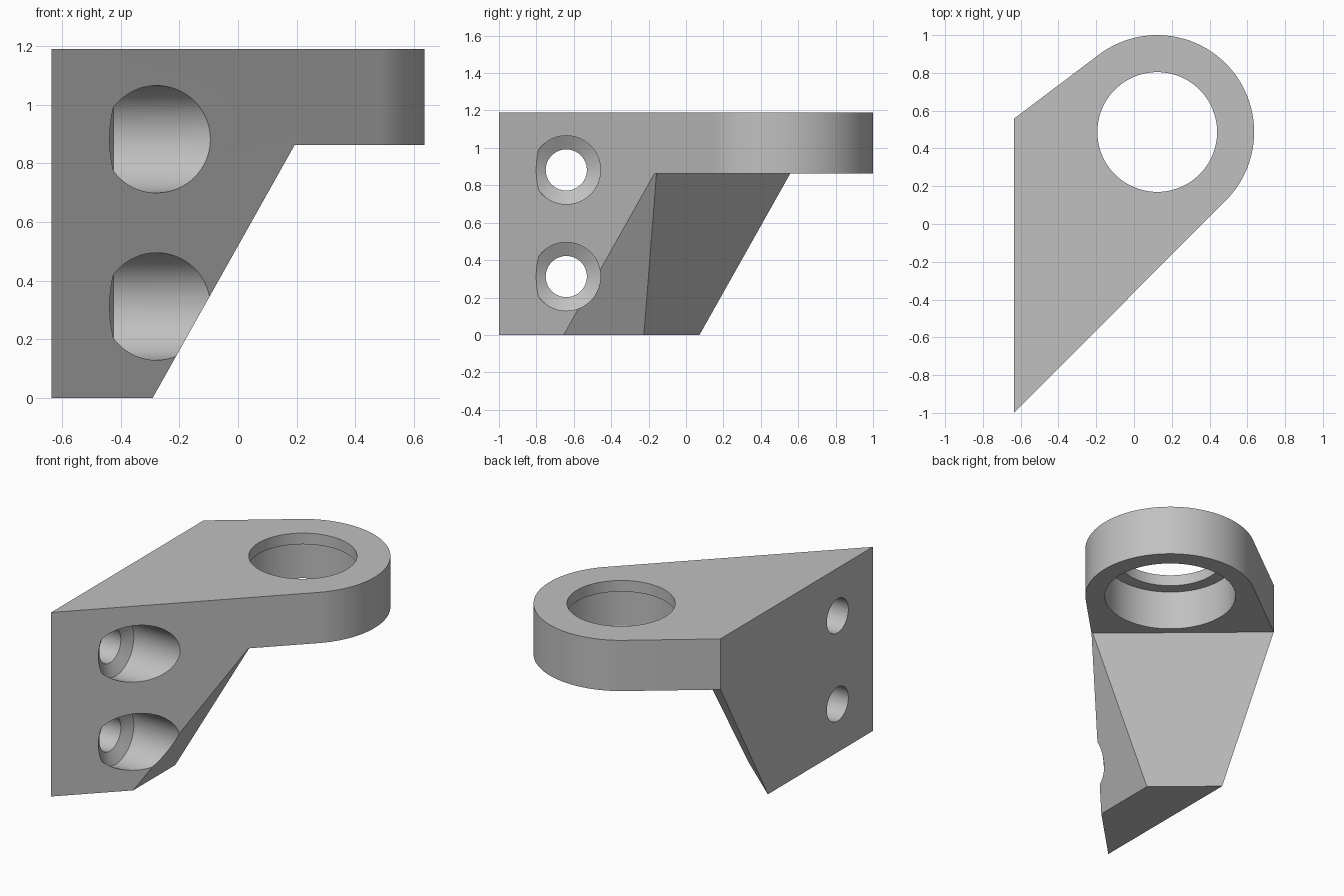
import bpy, bmesh
from math import acos, atan2, cos, sin, pi
from mathutils import Matrix, Vector

cube = bpy.data.objects.get("Cube")
if cube:
    bpy.data.objects.remove(cube, do_unlink=True)

HEIGHT, PLATE_Z = 1.19, 0.862
WALL_X = -0.636
RING, RING_R = Vector((0.123, 0.487)), 0.513


def add_object(name, bm):
    bmesh.ops.recalc_face_normals(bm, faces=bm.faces)
    mesh = bpy.data.meshes.new(name)
    bm.to_mesh(mesh)
    bm.free()
    obj = bpy.data.objects.new(name, mesh)
    bpy.context.collection.objects.link(obj)
    return obj


def extrude(name, points, depth, matrix=Matrix()):
    """Extrude an XY outline along local Z."""
    bm = bmesh.new()
    face = bm.faces.new([bm.verts.new((x, y, 0)) for x, y in points])
    moved = bmesh.ops.extrude_face_region(bm, geom=[face])["geom"]
    bmesh.ops.translate(bm, vec=(0, 0, depth),
                        verts=[v for v in moved if isinstance(v, bmesh.types.BMVert)])
    bm.transform(matrix)
    return add_object(name, bm)


def lathe(name, profile, matrix, sides):
    """Closed solid of revolution about local Z from (height, radius) pairs."""
    bm = bmesh.new()
    rings = [[bm.verts.new((r * cos(2 * pi * i / sides), r * sin(2 * pi * i / sides), h))
              for i in range(sides)] for h, r in profile]
    for a, b in zip(rings, rings[1:]):
        for i in range(sides):
            j = (i + 1) % sides
            bm.faces.new((a[i], a[j], b[j], b[i]))
    bm.faces.new(rings[0])
    bm.faces.new(rings[-1])
    bm.transform(matrix)
    return add_object(name, bm)


def cut(target, cutter):
    cutter.hide_render = True
    mod = target.modifiers.new("cut", "BOOLEAN")
    mod.operation, mod.solver, mod.object = "DIFFERENCE", "EXACT", cutter
    bpy.context.view_layer.objects.active = target
    bpy.ops.object.modifier_apply(modifier=mod.name)
    bpy.data.objects.remove(cutter, do_unlink=True)


def tangent_angle(corner, side):
    d = corner - RING
    return atan2(d.y, d.x) + side * acos(RING_R / d.length)


# Full-height block: two wall corners joined by tangents to the round end
front, back = Vector((WALL_X, -1)), Vector((WALL_X, 0.557))
start, end = tangent_angle(front, 1), tangent_angle(back, -1)
STEPS = 64
arc = [RING + RING_R * Vector((cos(a), sin(a)))
       for a in (start + (end - start) * i / STEPS for i in range(STEPS + 1))]
bracket = extrude("bracket", [front, *arc, back], HEIGHT)


# Sloped undercuts below the plate, leaving the tapering gusset
def undercut(name, direction, top, offset):
    """Remove everything under the plate beyond a slope facing the direction."""
    out = direction.normalized()
    x, y, z = Vector((out.x, out.y, 0)), Vector((0, 0, 1)), Vector((out.y, -out.x, 0))
    m = Matrix((x, y, z)).transposed().to_4x4()
    m.translation = Vector((top.x, top.y, 0)) - z * 3
    slope = offset / PLATE_Z
    low = -0.2
    profile = [(slope * (low - PLATE_Z), low), (3, low), (3, PLATE_Z), (0, PLATE_Z)]
    cut(bracket, extrude(name, profile, 6, m))


gusset_top = Vector((0.193, -0.158))
edge = back - gusset_top
undercut("side_undercut", Vector((1, 0)), gusset_top, 0.484)
undercut("back_undercut", Vector((edge.y, -edge.x)), gusset_top, 0.367)

# Ring hole, wider below a thin upper lip
cut(bracket, lathe("ring_bore", [(0.8, 0.395), (1.118, 0.395), (1.118, 0.317), (1.5, 0.317)],
                   Matrix.Translation((RING.x, RING.y, 0)), 96))

# Two screw holes through the wall with cone-bottomed counterbores
for z in (0.312, 0.882):
    place = Matrix.Translation((0, -0.64, z)) @ Matrix.Rotation(pi / 2, 4, "Y")
    cut(bracket, lathe("screw_bore", [(-1, 0.11), (-0.467, 0.11), (-0.425, 0.183), (1, 0.183)],
                       place, 64))

# Plain grey finish
grey = bpy.data.materials.new("plain_grey")
grey.use_nodes = True
colour = (0.53, 0.53, 0.53, 1)
grey.diffuse_color = colour
grey.node_tree.nodes["Principled BSDF"].inputs["Base Color"].default_value = colour
bracket.data.materials.clear()
bracket.data.materials.append(grey)

bpy.ops.object.select_all(action="DESELECT")
bracket.select_set(True)
bpy.context.view_layer.objects.active = bracket
bpy.ops.object.shade_smooth_by_angle(angle=0.4)
